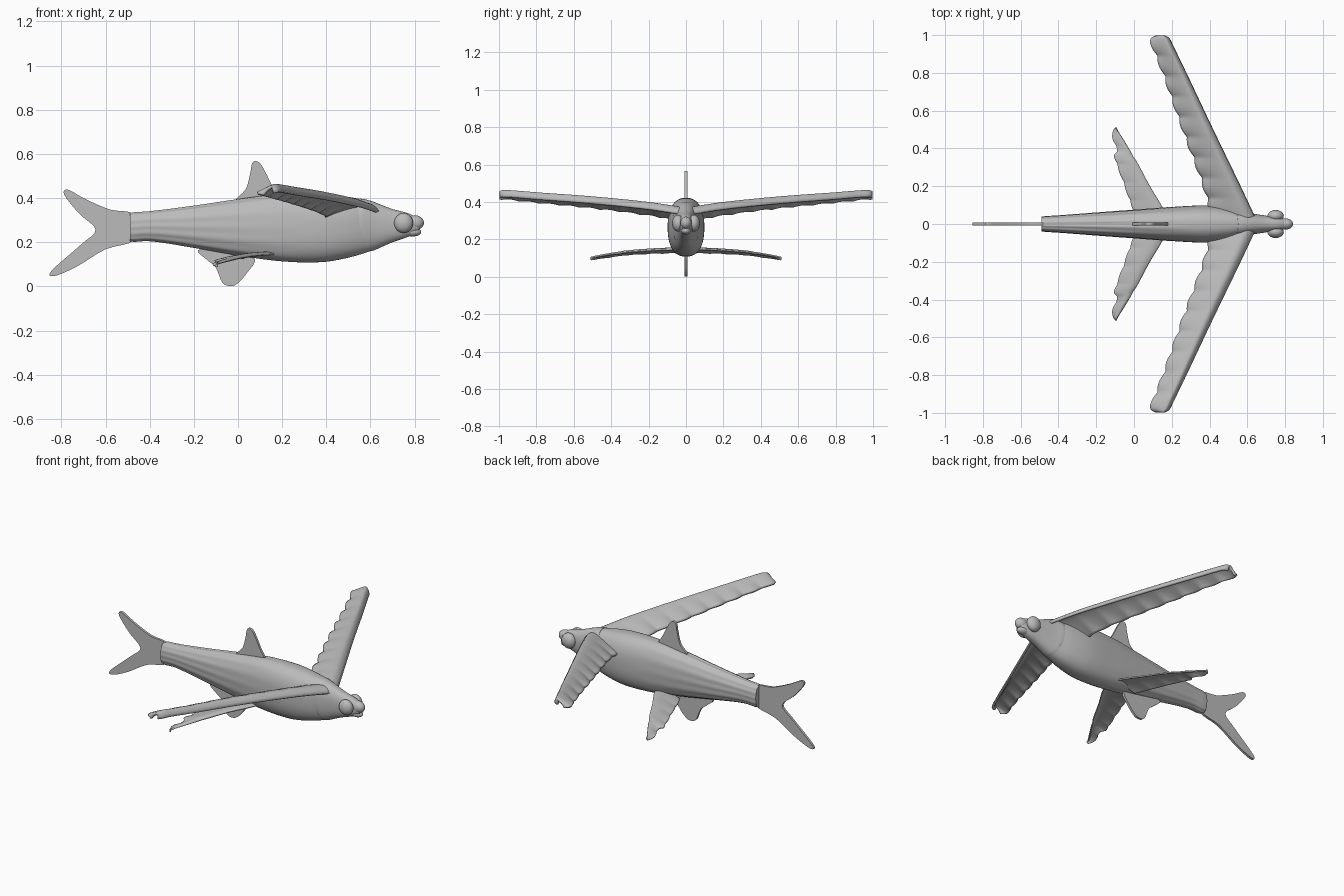
import bpy, bmesh, math
from mathutils import Vector

if "Cube" in bpy.data.objects:
    bpy.data.objects.remove(bpy.data.objects["Cube"])

grey = bpy.data.materials.new("plain grey")
grey.use_nodes = True
grey.diffuse_color = (0.5, 0.5, 0.5, 1)
grey.node_tree.nodes["Principled BSDF"].inputs["Base Color"].default_value = (0.5, 0.5, 0.5, 1)


def finish(bm, name, angle=40):
    bmesh.ops.recalc_face_normals(bm, faces=bm.faces)
    mesh = bpy.data.meshes.new(name)
    bm.to_mesh(mesh)
    bm.free()
    mesh.materials.append(grey)
    ob = bpy.data.objects.new(name, mesh)
    bpy.context.collection.objects.link(ob)
    bpy.ops.object.select_all(action='DESELECT')
    ob.select_set(True)
    bpy.context.view_layer.objects.active = ob
    bpy.ops.object.shade_smooth_by_angle(angle=math.radians(angle))
    return ob


def curve(points, t):
    """Smooth interpolation through rows of (t, values...)."""
    n = len(points)
    i = max(k for k in range(n - 1) if points[k][0] <= t or k == 0)
    a, b = points[i], points[i + 1]
    p, q = points[max(i - 1, 0)], points[min(i + 2, n - 1)]
    h = b[0] - a[0]
    s = min(max((t - a[0]) / h, 0), 1)
    out = []
    for k in range(1, len(a)):
        m0 = (b[k] - p[k]) / (b[0] - p[0]) * h
        m1 = (q[k] - a[k]) / (q[0] - a[0]) * h
        out.append((2*s**3 - 3*s*s + 1)*a[k] + (s**3 - 2*s*s + s)*m0
                   + (3*s*s - 2*s**3)*b[k] + (s**3 - s*s)*m1)
    return out


def skin(bm, rows, closed):
    for a, b in zip(rows, rows[1:]):
        n = len(a)
        for j in range(n if closed else n - 1):
            k = (j + 1) % n
            bm.faces.new((a[j], a[k], b[k], b[j]))


# Body: x, bottom, top, half width
BODY = [(-0.49, 0.20, 0.335, 0.040), (-0.4, 0.205, 0.34, 0.045),
        (-0.2, 0.175, 0.365, 0.060), (0.0, 0.14, 0.395, 0.075),
        (0.2, 0.113, 0.42, 0.090), (0.38, 0.11, 0.42, 0.098),
        (0.5, 0.13, 0.405, 0.085), (0.6, 0.16, 0.385, 0.060),
        (0.7, 0.20, 0.35, 0.044), (0.78, 0.228, 0.328, 0.033),
        (0.82, 0.25, 0.305, 0.02)]
bm = bmesh.new()
SIDES = 84
stations = [-0.49 + 1.31 * i / 60 for i in range(61)]
rings = []
for i, x in enumerate(stations):
    lo, hi, w = curve(BODY, x)
    ridge = 0.02 * min(max((0.3 - x) / 0.5, 0), 1)      # long ribs toward the tail
    size = 0.94 if i == 0 else 1.0
    ring = []
    for j in range(SIDES):
        a = 2 * math.pi * j / SIDES
        c, s = math.cos(a), math.sin(a)
        r = size * (1 + ridge * math.cos(14 * a)) * (abs(c)**2.4 + abs(s)**2.4)**(-1 / 2.4)
        ring.append(bm.verts.new((x, w * c * r, (lo + hi) / 2 + (hi - lo) / 2 * s * r)))
    rings.append(ring)
skin(bm, rings, True)
bm.faces.new(rings[0])
bm.faces.new(rings[-1])
finish(bm, "body")

# Gill cover: thin shell over the head with a curved rear edge
bm = bmesh.new()
rows = []
for i in range(13):
    t = i / 12
    ring = []
    for j in range(48):
        a = 2 * math.pi * j / 48
        c, s = math.cos(a), math.sin(a)
        x0 = 0.545 - 0.025 * s + 0.03 * s * s
        x = x0 + (0.7 - x0) * t
        lo, hi, w = curve(BODY, x)
        grow = 1.0 + 0.035 * (1 - t) if i else 0.98
        r = grow * (abs(c)**2.4 + abs(s)**2.4)**(-1 / 2.4)
        ring.append(bm.verts.new((x if i else x0, w * c * r, (lo + hi) / 2 + (hi - lo) / 2 * s * r)))
        if i == 1:
            ring[-1].co.x = x0 + 0.002
    rows.append(ring)
skin(bm, rows, True)
finish(bm, "gill_cover")


def ellipsoid(name, place, radii):
    bm = bmesh.new()
    bmesh.ops.create_uvsphere(bm, u_segments=32, v_segments=16, radius=1)
    bmesh.ops.scale(bm, vec=radii, verts=bm.verts)
    bmesh.ops.translate(bm, vec=place, verts=bm.verts)
    finish(bm, name, 60)


ellipsoid("upper_lip", (0.8, 0, 0.288), (0.042, 0.03, 0.034))
ellipsoid("lower_lip", (0.79, 0, 0.246), (0.04, 0.026, 0.02))


def plate(name, outline, thickness):
    """Flat upright fin from a smoothed outline."""
    pts = [Vector((x, 0, z)) for x, z in outline]
    n = len(pts)
    bm = bmesh.new()
    vs = []
    for i in range(n):
        p, a, b, q = (pts[(i + k) % n] for k in (-1, 0, 1, 2))
        for s in (0, 0.25, 0.5, 0.75):
            co = 0.5 * (2*a + (b - p)*s + (2*p - 5*a + 4*b - q)*s*s + (3*a - p - 3*b + q)*s**3)
            vs.append(bm.verts.new(co + Vector((0, -thickness / 2, 0))))
    face = bm.faces.new(vs)
    ext = bmesh.ops.extrude_face_region(bm, geom=[face])
    new = [v for v in ext["geom"] if isinstance(v, bmesh.types.BMVert)]
    bmesh.ops.translate(bm, vec=(0, thickness, 0), verts=new)
    finish(bm, name)


plate("tail_fin", [(-0.47, 0.325), (-0.58, 0.348), (-0.69, 0.395), (-0.77, 0.438), (-0.787, 0.415),
                   (-0.72, 0.33), (-0.645, 0.257), (-0.71, 0.19), (-0.845, 0.07), (-0.83, 0.047),
                   (-0.73, 0.09), (-0.6, 0.168), (-0.47, 0.21)], 0.014)
plate("dorsal_fin", [(-0.01, 0.385), (0.035, 0.44), (0.055, 0.51), (0.065, 0.56), (0.09, 0.565),
                     (0.112, 0.54), (0.15, 0.465), (0.18, 0.40), (0.09, 0.37)], 0.014)
plate("anal_fin", [(-0.18, 0.165), (-0.14, 0.12), (-0.1, 0.085), (-0.07, 0.015), (-0.03, 0.002),
                   (0.0, 0.015), (0.04, 0.06), (0.075, 0.13), (-0.05, 0.18)], 0.014)


def spread_fin(name, side, edges, droop, nose, waves, ripple, thickness):
    """Cambered fin; rows are y, leading x, trailing x, top z; ripples grow to the rear."""
    bm = bmesh.new()
    rows = []
    y0, y1 = edges[0][0], edges[-1][0]
    for i in range(91):
        t = i / 90
        y = y0 + (y1 - y0) * t
        lead, trail, top = curve(edges, y)
        wave = abs(math.sin(math.pi * waves * t))
        row = []
        for j in range(17):
            v = j / 16
            x = lead + (trail - lead) * v - ripple * wave * v**3
            fall = nose * max(1 - v / 0.25, 0)**2
            fall += droop * (1 - 0.4 * t) * (max(v - 0.25, 0) / 0.75)**1.5
            z = top - fall + 0.5 * ripple * (wave - 0.5) * v * v
            row.append(bm.verts.new((x, side * y, z)))
        rows.append(row)
    skin(bm, rows, False)
    ob = finish(bm, name)
    if sum(p.normal.z for p in ob.data.polygons) < 0:
        ob.data.flip_normals()
    mod = ob.modifiers.new("thickness", 'SOLIDIFY')
    mod.thickness = thickness
    mod.offset = -1


# y, leading x, trailing x, top z
WING = [(0.03, 0.645, 0.42, 0.375), (0.2, 0.565, 0.375, 0.4), (0.5, 0.42, 0.265, 0.43),
        (0.8, 0.278, 0.16, 0.452), (0.94, 0.21, 0.105, 0.463), (0.985, 0.187, 0.095, 0.463),
        (0.998, 0.165, 0.115, 0.458)]
PELVIC = [(0.03, 0.18, 0.02, 0.158), (0.1, 0.145, -0.01, 0.156), (0.2, 0.085, -0.045, 0.151),
          (0.33, 0.015, -0.092, 0.14), (0.365, -0.008, -0.1, 0.134), (0.385, -0.018, -0.085, 0.131),
          (0.45, -0.057, -0.108, 0.12), (0.49, -0.082, -0.108, 0.112), (0.51, -0.093, -0.1, 0.107)]

for side, word in ((1, "far"), (-1, "near")):
    spread_fin(word + "_wing_fin", side, WING, 0.065, 0.035, 9, 0.014, 0.014)
    spread_fin(word + "_pelvic_fin", side, PELVIC, 0.025, 0.008, 5, 0.006, 0.008)
    ellipsoid(word + "_eye", (0.75, side * 0.043, 0.287), (0.043, 0.031, 0.045))
